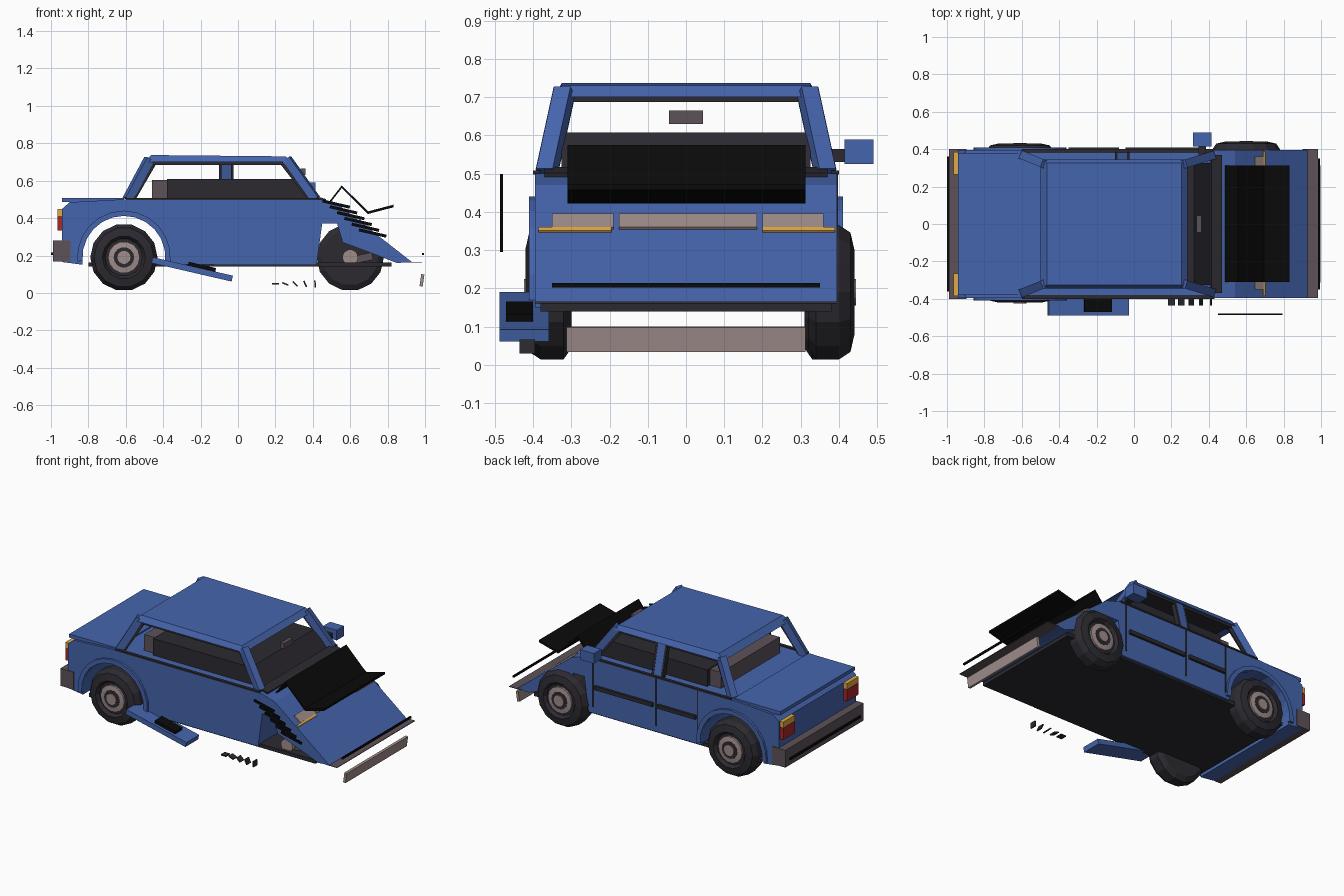
import bpy, bmesh
from math import sin, cos, pi, radians
from mathutils import Vector, Matrix

if "Cube" in bpy.data.objects:
    bpy.data.objects.remove(bpy.data.objects["Cube"])

COL = dict(blue=(0.06, 0.13, 0.42), dark=(0.025, 0.023, 0.03), black=(0.003, 0.003, 0.003),
           brown=(0.11, 0.085, 0.1), tan=(0.35, 0.27, 0.26), red=(0.4, 0.02, 0.02), amber=(0.75, 0.4, 0.06))
MAT = {}
for k, c in COL.items():
    MAT[k] = bpy.data.materials.new(k)
    MAT[k].diffuse_color = (*c, 1)


def finish(name, bm, col):
    bmesh.ops.recalc_face_normals(bm, faces=bm.faces)
    me = bpy.data.meshes.new(name)
    bm.to_mesh(me)
    bm.free()
    me.materials.append(MAT[col])
    ob = bpy.data.objects.new(name, me)
    bpy.context.collection.objects.link(ob)
    return ob


def prism(name, pts, y0, y1, col):
    """Side (x, z) outline pushed across the car."""
    bm = bmesh.new()
    a = [bm.verts.new((x, y0, z)) for x, z in pts]
    b = [bm.verts.new((x, y1, z)) for x, z in pts]
    bm.faces.new(a)
    bm.faces.new(b[::-1])
    for i in range(len(pts)):
        j = (i + 1) % len(pts)
        bm.faces.new((a[i], b[i], b[j], a[j]))
    return finish(name, bm, col)


def box(name, x, y, z, col, tilt=0):
    """Box from x, y, z ranges, tilted (degrees) about its own y axis."""
    bm = bmesh.new()
    c = [(r[0] + r[1]) / 2 for r in (x, y, z)]
    s = [r[1] - r[0] for r in (x, y, z)]
    m = Matrix.Translation(c) @ Matrix.Rotation(radians(tilt), 4, 'Y') @ Matrix.Diagonal((*s, 1))
    bmesh.ops.create_cube(bm, size=1, matrix=m)
    return finish(name, bm, col)


def bar(name, p, q, w, h, col):
    """Straight bar between two points."""
    p, q = Vector(p), Vector(q)
    d = q - p
    m = Matrix.Translation((p + q) / 2) @ d.to_track_quat('Z', 'Y').to_matrix().to_4x4() \
        @ Matrix.Diagonal((w, h, d.length, 1))
    bm = bmesh.new()
    bmesh.ops.create_cube(bm, size=1, matrix=m)
    return finish(name, bm, col)


def lathe(name, prof, cx, cz, side, col, n=14):
    """Closed (radius, y) section turned about an axle along y."""
    bm = bmesh.new()
    rings = [[bm.verts.new((cx + r * cos(2 * pi * i / n), side * y, cz + r * sin(2 * pi * i / n)))
              for i in range(n)] for r, y in prof]
    for a, b in zip(rings, rings[1:]):
        for i in range(n):
            j = (i + 1) % n
            bm.faces.new((a[i], a[j], b[j], b[i]))
    bm.faces.new(rings[0])
    bm.faces.new(rings[-1])
    return finish(name, bm, col)


def arc(cx, cz, r, a0, a1, n):
    return [(cx + r * cos(radians(a0 + (a1 - a0) * i / n)), cz + r * sin(radians(a0 + (a1 - a0) * i / n)))
            for i in range(n + 1)]


# body shell with open rear arch and crushed nose
RX, FX, WZ = -0.61, 0.60, 0.19
prism("body", [(-0.94, .165), (-0.94, .45), (-0.9, .485), (-0.62, .50), (.44, .50), (.54, .47), (.93, .165),
               (.85, .16), (.72, .21), (.56, .27), (.53, .37), (.45, .37), (.42, .15)]
      + arc(RX, WZ, .225, -10, 190, 12), -0.395, 0.395, "blue")
box("floor", (-0.8, .82), (-0.38, .38), (.14, .163), "dark")
box("trunk_lid", (-0.94, -0.61), (-0.38, .38), (.485, .508), "blue")
box("cowl", (.41, .47), (-0.37, .37), (.49, .51), "dark", 15)
for s in (-1, 1):
    prism("rear_arch_flare", arc(RX, WZ, .25, -5, 185, 12) + arc(RX, WZ, .222, 185, -5, 12),
          s * .38, s * .41, "blue")
    box("belt_trim", (-0.6, .43), sorted((s * .38, s * .4)), (.498, .508), "dark")

# roof and pillars
bm = bmesh.new()
lo = [bm.verts.new(v) for v in ((-.50, -.345, .70), (.285, -.345, .70), (.285, .345, .70), (-.50, .345, .70))]
hi = [bm.verts.new(v) for v in ((-.465, -.325, .737), (.255, -.325, .73), (.255, .325, .73), (-.465, .325, .737))]
bm.faces.new(lo)
bm.faces.new(hi)
for i in range(4):
    bm.faces.new((lo[i], lo[(i + 1) % 4], hi[(i + 1) % 4], hi[i]))
finish("roof", bm, "blue")
box("roof_lining", (-.44, .24), (-.31, .31), (.688, .702), "dark")
for s in (-1, 1):
    for nm, xb, xt, e in (("front_pillar", .415, .262, -1), ("rear_pillar", -.59, -.475, 1)):
        bar(nm, (xb, s * .365, .50), (xt, s * .318, .715), .045, .045, "blue")
        bar(nm + "_trim", (xb + e * .032, s * .36, .505), (xt + e * .03, s * .315, .70), .015, .02, "dark")
    box("window_rail", (-.46, .25), sorted((s * .30, s * .335)), (.685, .705), "dark")
bar("middle_pillar", (-.062, .375, .5), (-.062, .322, .71), .055, .02, "blue")
for x in (-.095, -.03):
    bar("middle_pillar_trim", (x, .372, .5), (x, .32, .70), .014, .03, "dark")

# interior
prism("dashboard_and_cabin", [(-.38, .49), (-.38, .608), (.32, .608), (.405, .51), (.405, .49)], -.325, .325, "dark")
box("rear_bench", (-.46, -.378), (-.30, .30), (.49, .603), "brown")
box("inner_mirror", (.335, .36), (-.045, .045), (.63, .665), "brown")

# door seams, trim and outer mirror on the intact side
for x in (-.36, -.062, .39):
    box("door_seam", (x - .004, x + .004), (.39, .398), (.19, .5), "dark")
for a, b in ((-.35, -.08), (-.045, .37)):
    box("door_trim", (a, b), (.39, .41), (.31, .335), "dark")
box("outer_mirror_arm", (.345, .385), (.37, .425), (.53, .565), "dark")
box("outer_mirror", (.315, .415), (.415, .49), (.525, .59), "blue")

# wheels: the front one on the -y side is torn off
for x, s, o in ((RX, -1, 0), (RX, 1, .01), (FX, 1, .02)):
    lathe("tyre", [(.15, .30 + o), (.18, .32 + o), (.18, .38 + o), (.16, .41 + o), (.115, .42 + o), (.10, .40 + o)],
          x, WZ, s, "dark")
    lathe("rim", [(.085, .38 + o), (.085, .412 + o), (.055, .416 + o)], x, WZ, s, "tan")
    lathe("hub_ring", [(.055, .40 + o), (.055, .418 + o)], x, WZ, s, "dark")
    lathe("hub_cap", [(.035, .40 + o), (.035, .424 + o)], x, WZ, s, "tan")
lathe("bare_hub", [(.042, .30), (.042, .36)], FX, WZ, -1, "tan")
bar("front_axle", (FX, -.32, WZ), (FX, .34, WZ), .04, .04, "dark")
box("bent_arm", (.60, .72), (-.33, -.30), (.165, .205), "brown", -12)

# squashed lamps and grille on the sloped nose
for a, b, c in ((-.35, -.19, "tan"), (-.175, .185, "tan"), (.20, .36, "tan")):
    bar("nose_panel", (.645, (a + b) / 2, .392), (.69, (a + b) / 2, .357), b - a, .01, c).name = "squashed_lamp"
for a, b in ((-.385, -.195), (.20, .39)):
    box("squashed_indicator", (.688, .702), (a, b), (.347, .357), "amber", 38)

# bumpers
box("front_bumper_plate", (.90, .985), (-.395, .4), (.162, .166), "brown")
box("front_bumper_strip", (.984, .994), (-.35, .35), (.202, .214), "black")
box("rear_bumper", (-.99, -.895), (-.40, .40), (.168, .28), "brown")
box("rear_bumper_strip", (-1.0, -.988), (-.36, .36), (.203, .216), "black")
box("fallen_bumper", (.975, .992), (-.313, .313), (.035, .10), "tan", 8)

# tail lamps
for s in (-1, 1):
    y = sorted((s * .265, s * .385))
    box("tail_lamp", (-.965, -.935), y, (.335, .41), "red")
    box("tail_indicator", (-.965, -.935), y, (.412, .45), "amber")

# buckled hood sheet
top = [(.485, .485), (.555, .575), (.695, .436), (.832, .472)]
prism("buckled_hood", top + [(x, z - .014) for x, z in top[::-1]], -.31, .313, "black")

# loose grille slats, torn sill panel and scattered shards
for i in range(6):
    x, z = .525 + .039 * i, .475 - .031 * i
    box("loose_slat", (x - .075, x + .075), (-.486, -.479), (z - .008, z + .008), "black", 13)
box("torn_panel", (-.465, -.025), (-.488, -.358), (.11, .142), "blue", 13)
box("torn_panel_insert", (-.27, -.12), (-.47, -.40), (.108, .15), "black", 13)
for i in range(5):
    x = .20 + .053 * i
    box("shard", (x - .018, x + .018), (-.435, -.395), (.044, .052), "dark", 22 * i)

for m in bpy.data.materials:
    if m.users and not m.is_grease_pencil:
        m.use_nodes = True
        m.node_tree.nodes["Principled BSDF"].inputs["Base Color"].default_value = m.diffuse_color
